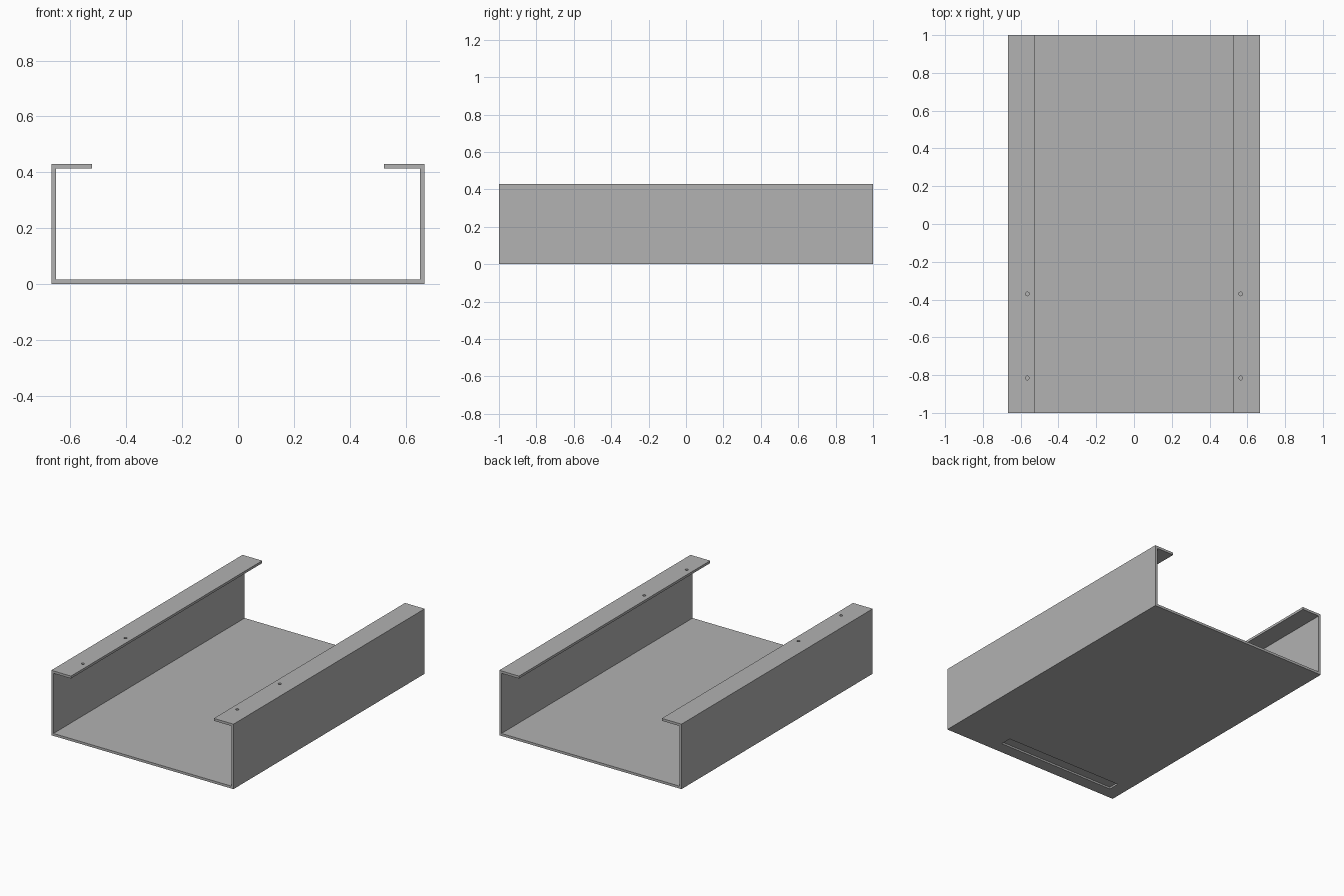
import bpy
import bmesh

cube = bpy.data.objects.get("Cube")
if cube:
    bpy.data.objects.remove(cube, do_unlink=True)

HALF_W, HALF_L, HEIGHT = 0.667, 1.0, 0.43
LIP, T = 0.523, 0.016          # inner edge of the lips, sheet thickness

# Single sheet metal colour
metal = bpy.data.materials.new("grey metal")
metal.use_nodes = True
grey = (0.445, 0.445, 0.445, 1)
metal.diffuse_color = grey
metal.node_tree.nodes["Principled BSDF"].inputs["Base Color"].default_value = grey


def link(name, bm):
    bmesh.ops.recalc_face_normals(bm, faces=bm.faces)
    mesh = bpy.data.meshes.new(name)
    bm.to_mesh(mesh)
    bm.free()
    mesh.materials.append(metal)
    obj = bpy.data.objects.new(name, mesh)
    bpy.context.collection.objects.link(obj)
    return obj


def cut(target, cutter):
    """Subtract the cutter for good and remove it."""
    cutter.hide_render = True
    mod = target.modifiers.new("cut", "BOOLEAN")
    mod.operation = "DIFFERENCE"
    mod.solver = "EXACT"
    mod.object = cutter
    bpy.context.view_layer.objects.active = target
    bpy.ops.object.modifier_apply(modifier=mod.name)
    bpy.data.objects.remove(cutter, do_unlink=True)


# Channel: half profile mirrored, then extruded along its length
half = [(HALF_W, 0), (HALF_W, HEIGHT), (LIP, HEIGHT), (LIP, HEIGHT - T),
        (HALF_W - T, HEIGHT - T), (HALF_W - T, T)]
profile = half + [(-x, z) for x, z in reversed(half)]
bm = bmesh.new()
face = bm.faces.new([bm.verts.new((x, -HALF_L, z)) for x, z in profile])
grown = bmesh.ops.extrude_face_region(bm, geom=[face], use_keep_orig=True)
verts = [v for v in grown["geom"] if isinstance(v, bmesh.types.BMVert)]
bmesh.ops.translate(bm, verts=verts, vec=(0, 2 * HALF_L, 0))
channel = link("channel_tray", bm)

# Screw holes through both lips
for side in (-1, 1):
    for y in (-0.37, -0.815):
        bm = bmesh.new()
        bmesh.ops.create_cone(bm, cap_ends=True, segments=24, radius1=0.01,
                              radius2=0.01, depth=0.1)
        bmesh.ops.translate(bm, verts=bm.verts, vec=(side * 0.565, y, HEIGHT))
        cut(channel, link("hole_cutter", bm))

# Shallow slot in the underside near the front
bm = bmesh.new()
bmesh.ops.create_cube(bm, size=1)
bmesh.ops.scale(bm, verts=bm.verts, vec=(0.87, 0.075, 0.024))
bmesh.ops.translate(bm, verts=bm.verts, vec=(-0.14, -0.88, 0))
cut(channel, link("slot_cutter", bm))
